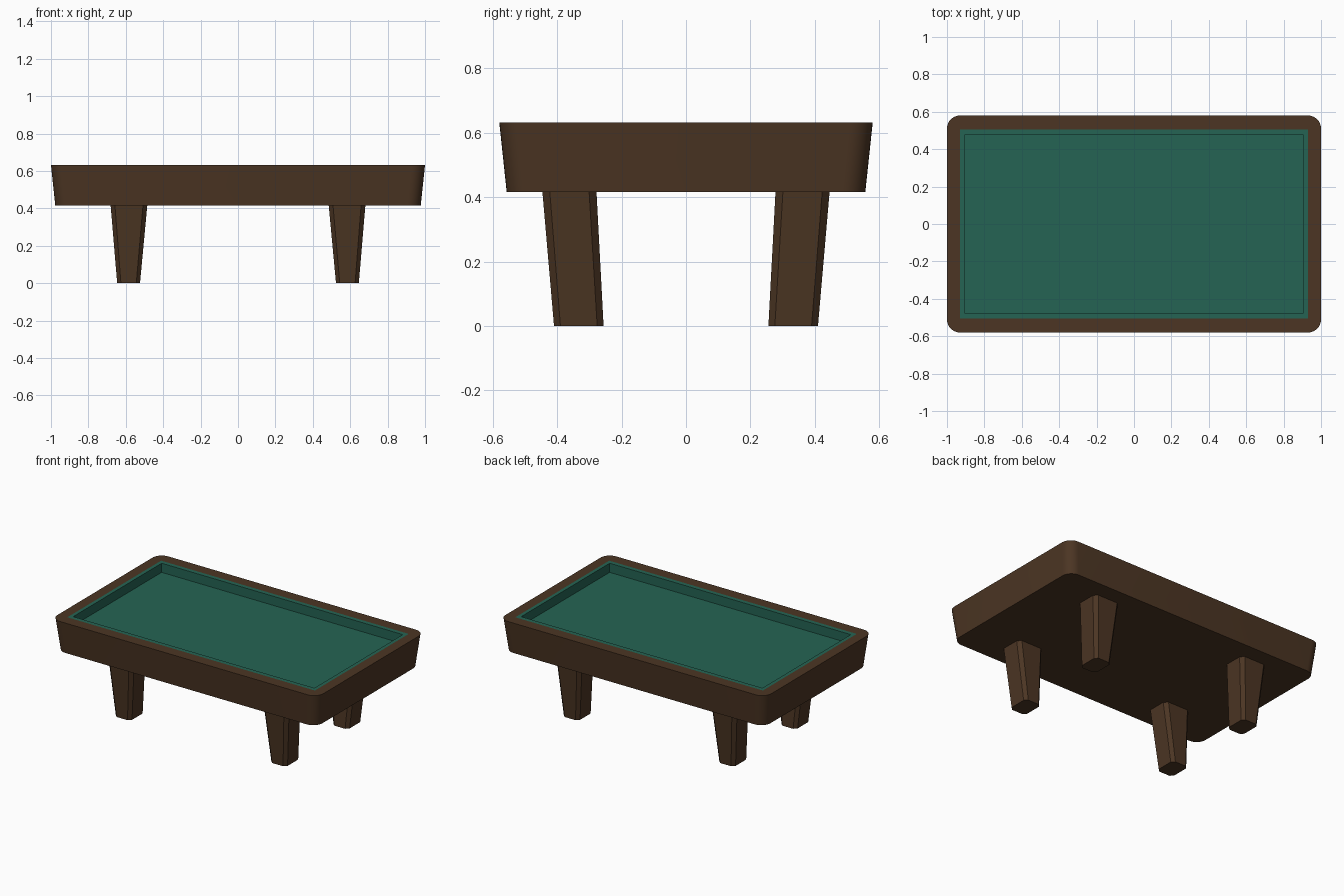
import bpy, bmesh, math

if "Cube" in bpy.data.objects:
    bpy.data.objects.remove(bpy.data.objects["Cube"])


def material(name, rgb):
    m = bpy.data.materials.new(name)
    m.diffuse_color = (*rgb, 1)
    m.use_nodes = True
    m.node_tree.nodes["Principled BSDF"].inputs["Base Color"].default_value = m.diffuse_color
    return m


WOOD = material("dark wood", (0.072, 0.036, 0.017))
CLOTH = material("green cloth", (0.018, 0.127, 0.087))


def ring(cx, cy, hx, hy, r, z, seg):
    """Rectangle outline with corners cut or rounded by radius r."""
    pts = []
    for k, (sx, sy) in enumerate([(1, 1), (-1, 1), (-1, -1), (1, -1)]):
        for i in range(seg + 1):
            a = math.pi / 2 * (k + i / seg)
            pts.append((cx + sx * (hx - r) + r * math.cos(a),
                        cy + sy * (hy - r) + r * math.sin(a), z))
    return pts


def loft(name, rings, mat, seg, cap_start=True, cap_end=True, smooth=False):
    bm = bmesh.new()
    loops = [[bm.verts.new(p) for p in ring(*r, seg)] for r in rings]
    n = len(loops[0])
    for a, b in zip(loops, loops[1:]):
        for i in range(n):
            j = (i + 1) % n
            bm.faces.new((a[i], a[j], b[j], b[i]))
    if cap_start:
        bm.faces.new(loops[0][::-1])
    if cap_end:
        bm.faces.new(loops[-1])
    # square corners collapse to single points
    bmesh.ops.remove_doubles(bm, verts=bm.verts, dist=1e-5)
    me = bpy.data.meshes.new(name)
    bm.to_mesh(me)
    bm.free()
    me.materials.append(mat)
    ob = bpy.data.objects.new(name, me)
    bpy.context.collection.objects.link(ob)
    if smooth:
        bpy.ops.object.select_all(action='DESELECT')
        ob.select_set(True)
        bpy.context.view_layer.objects.active = ob
        bpy.ops.object.shade_smooth_by_angle(angle=math.radians(30))
    return ob


TOP, UNDER, BED = 0.632, 0.416, 0.57

# Wooden cabinet: flared sides with a flat rim
loft("cabinet", [(0, 0, 0.977, 0.557, 0.07, UNDER),
                 (0, 0, 1.0, 0.58, 0.07, TOP),
                 (0, 0, 0.931, 0.504, 0, TOP)],
     WOOD, 8, cap_end=False, smooth=True)

# Cloth: cushion strip, cushion wall and playing bed
loft("cloth_bed", [(0, 0, 0.931, 0.504, 0, TOP),
                   (0, 0, 0.907, 0.475, 0, TOP),
                   (0, 0, 0.907, 0.475, 0, BED)],
     CLOTH, 1, cap_start=False)

# Four tapered legs with chamfered corners, leaning inward
for sx, side in ((-1, "left"), (1, "right")):
    for sy, end in ((-1, "front"), (1, "back")):
        loft(f"{end}_{side}_leg",
             [(sx * 0.585, sy * 0.333, 0.061, 0.077, 0.02, 0),
              (sx * 0.583, sy * 0.362, 0.098, 0.084, 0.023, UNDER)],
             WOOD, 1)
